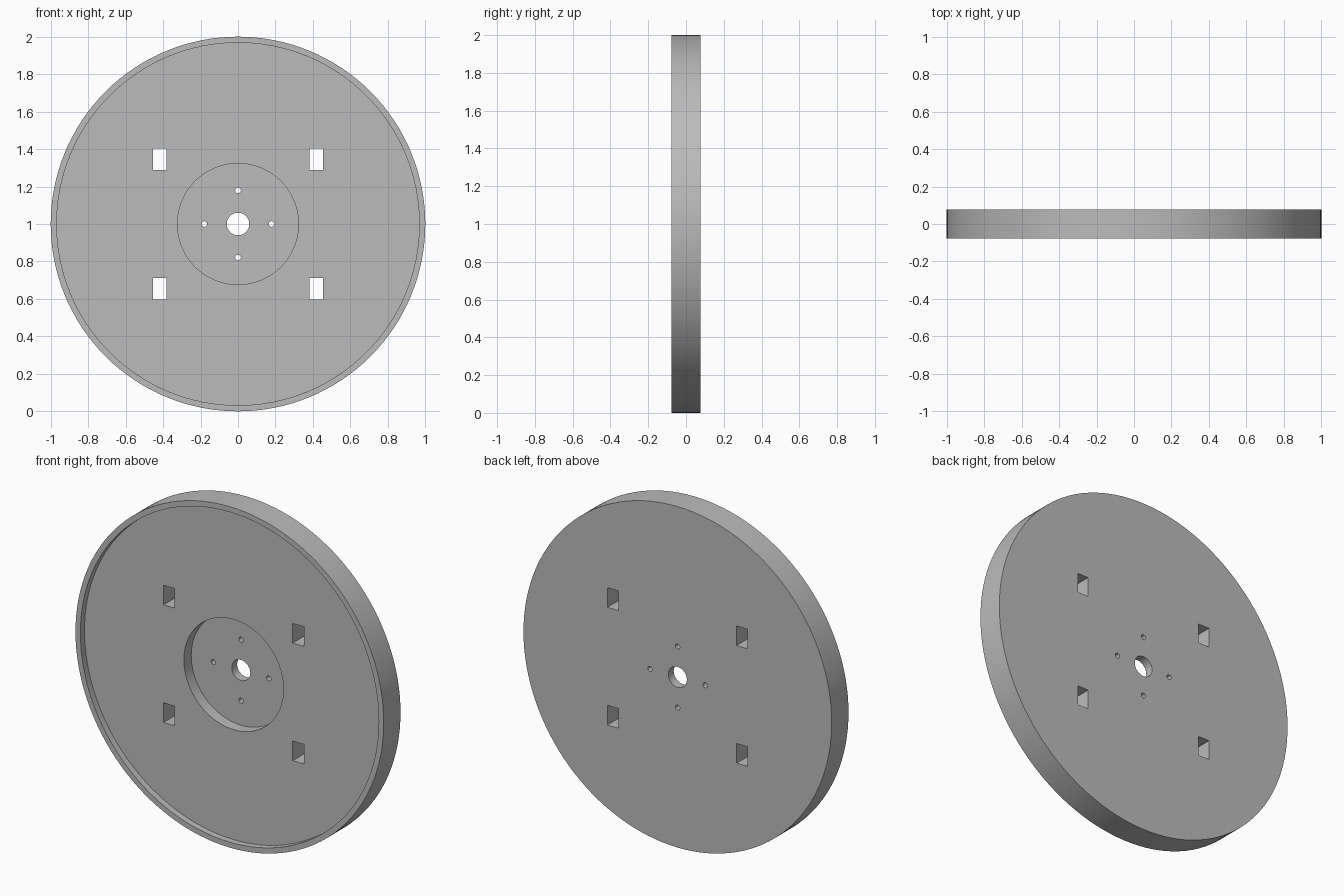
import bpy, bmesh, math
from mathutils import Matrix, Vector

cube = bpy.data.objects.get("Cube")
if cube:
    bpy.data.objects.remove(cube, do_unlink=True)

SEGMENTS = 128
HALF = 0.078          # half of the disc thickness
WEB_Y = -0.04         # front of the thin web inside the rim lip
HUB_Y = 0.028         # floor of the hub recess
CENTRE = Vector((0, 0, 1))

grey = bpy.data.materials.new("plain grey")
grey.use_nodes = True
colour = (0.5, 0.5, 0.5, 1)
grey.diffuse_color = colour
grey.node_tree.nodes["Principled BSDF"].inputs["Base Color"].default_value = colour


def make_object(name, bm):
    bmesh.ops.recalc_face_normals(bm, faces=bm.faces)
    mesh = bpy.data.meshes.new(name)
    bm.to_mesh(mesh)
    bm.free()
    mesh.materials.append(grey)
    obj = bpy.data.objects.new(name, mesh)
    bpy.context.collection.objects.link(obj)
    return obj


def lathe(name, profile):
    """Revolve a closed (radius, y) outline about the wheel axle."""
    bm = bmesh.new()
    rings = []
    for i in range(SEGMENTS):
        a = math.tau * i / SEGMENTS
        rings.append([bm.verts.new(CENTRE + Vector((r * math.cos(a), y, r * math.sin(a))))
                      for r, y in profile])
    n = len(profile)
    for i, ring in enumerate(rings):
        following = rings[(i + 1) % SEGMENTS]
        for j in range(n):
            k = (j + 1) % n
            bm.faces.new((ring[j], ring[k], following[k], following[j]))
    return make_object(name, bm)


# Disc with raised rim lip, recessed hub and axle hole
disc = lathe("wheel_disc", [
    (0.06, HUB_Y), (0.323, HUB_Y), (0.323, WEB_Y), (0.968, WEB_Y),
    (0.968, -HALF), (1, -HALF), (1, HALF), (0.06, HALF)])

# Cutters: four rectangular slots and four bolt holes
bm = bmesh.new()
for sx in (-1, 1):
    for sz in (-1, 1):
        place = Matrix.Translation(CENTRE + Vector((sx * 0.419, 0, sz * 0.345)))
        bmesh.ops.create_cube(bm, size=1, matrix=place @ Matrix.Diagonal((0.072, 0.4, 0.115, 1)))
for i in range(4):
    a = i * math.pi / 2
    place = Matrix.Translation(CENTRE + Vector((math.cos(a), 0, math.sin(a))) * 0.179)
    bmesh.ops.create_cone(bm, cap_ends=True, segments=16, radius1=0.015, radius2=0.015,
                          depth=0.4, matrix=place @ Matrix.Rotation(math.pi / 2, 4, 'X'))
cutter = make_object("hole_cutter", bm)
cutter.hide_render = True

cut = disc.modifiers.new("holes", 'BOOLEAN')
cut.operation = 'DIFFERENCE'
cut.solver = 'EXACT'
cut.object = cutter

# Apply the cut, drop the helper and smooth the round walls
bpy.ops.object.select_all(action='DESELECT')
disc.select_set(True)
bpy.context.view_layer.objects.active = disc
bpy.ops.object.modifier_apply(modifier=cut.name)
bpy.data.objects.remove(cutter, do_unlink=True)
bpy.ops.object.shade_smooth_by_angle(angle=math.radians(30))
